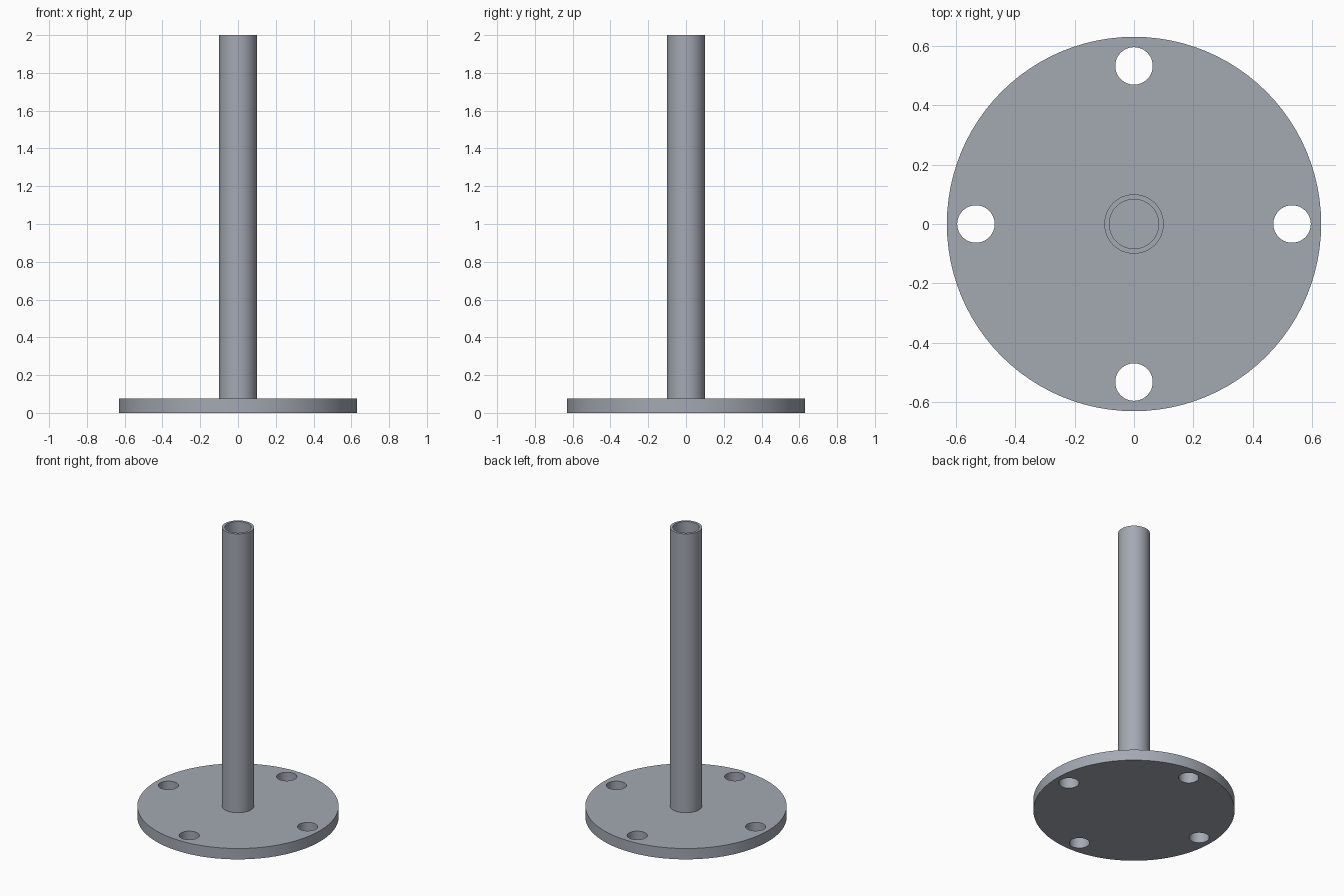
import bpy, bmesh, math
from mathutils import Vector

cube = bpy.data.objects.get("Cube")
if cube:
    bpy.data.objects.remove(cube, do_unlink=True)

SEGMENTS = 96
PLATE_RADIUS, PLATE_TOP = 0.63, 0.075
HOLE_RADIUS, HOLE_CIRCLE = 0.063, 0.532
TUBE_RADIUS, BORE_RADIUS, TUBE_TOP = 0.1, 0.083, 2.0

steel = bpy.data.materials.new("blue_grey_steel")
steel.use_nodes = True
colour = (0.37, 0.40, 0.45, 1)
steel.diffuse_color = colour
steel.node_tree.nodes["Principled BSDF"].inputs["Base Color"].default_value = colour


def select_only(obj):
    bpy.ops.object.select_all(action="DESELECT")
    obj.select_set(True)
    bpy.context.view_layer.objects.active = obj


def smooth(obj):
    select_only(obj)
    bpy.ops.object.shade_smooth_by_angle(angle=math.radians(30))


def cylinder(name, radius, bottom, top, x=0, y=0):
    bpy.ops.mesh.primitive_cylinder_add(
        vertices=SEGMENTS, radius=radius, depth=top - bottom,
        location=(x, y, (bottom + top) / 2))
    obj = bpy.context.object
    obj.name = name
    obj.data.materials.append(steel)
    return obj


# Round base plate with four bolt holes
plate = cylinder("base_plate", PLATE_RADIUS, 0, PLATE_TOP)
for i in range(4):
    a = i * math.pi / 2
    cutter = cylinder("bolt_hole_cutter", HOLE_RADIUS, -0.1, 0.2,
                      HOLE_CIRCLE * math.cos(a), HOLE_CIRCLE * math.sin(a))
    cutter.hide_render = True
    select_only(plate)
    cut = plate.modifiers.new("bolt_hole", "BOOLEAN")
    cut.operation = "DIFFERENCE"
    cut.solver = "EXACT"
    cut.object = cutter
    bpy.ops.object.modifier_apply(modifier=cut.name)
    bpy.data.objects.remove(cutter, do_unlink=True)
smooth(plate)

# Hollow upright tube: wall profile spun about z, standing on the plate
bm = bmesh.new()
profile = [(TUBE_RADIUS, PLATE_TOP), (TUBE_RADIUS, TUBE_TOP),
           (BORE_RADIUS, TUBE_TOP), (BORE_RADIUS, PLATE_TOP)]
verts = [bm.verts.new((r, 0, z)) for r, z in profile]
edges = [bm.edges.new(pair) for pair in zip(verts, verts[1:])]
bmesh.ops.spin(bm, geom=verts + edges, cent=(0, 0, 0), axis=(0, 0, 1),
               angle=math.tau, steps=SEGMENTS)
bmesh.ops.remove_doubles(bm, verts=bm.verts, dist=0.0001)
bm.normal_update()
# Make the outer wall face outwards
outer = max(bm.faces, key=lambda f: f.calc_center_median().xy.length)
centre = outer.calc_center_median()
if outer.normal.dot(Vector((centre.x, centre.y, 0))) < 0:
    bmesh.ops.reverse_faces(bm, faces=bm.faces)
mesh = bpy.data.meshes.new("upright_tube")
bm.to_mesh(mesh)
bm.free()
tube = bpy.data.objects.new("upright_tube", mesh)
bpy.context.collection.objects.link(tube)
mesh.materials.append(steel)
smooth(tube)
